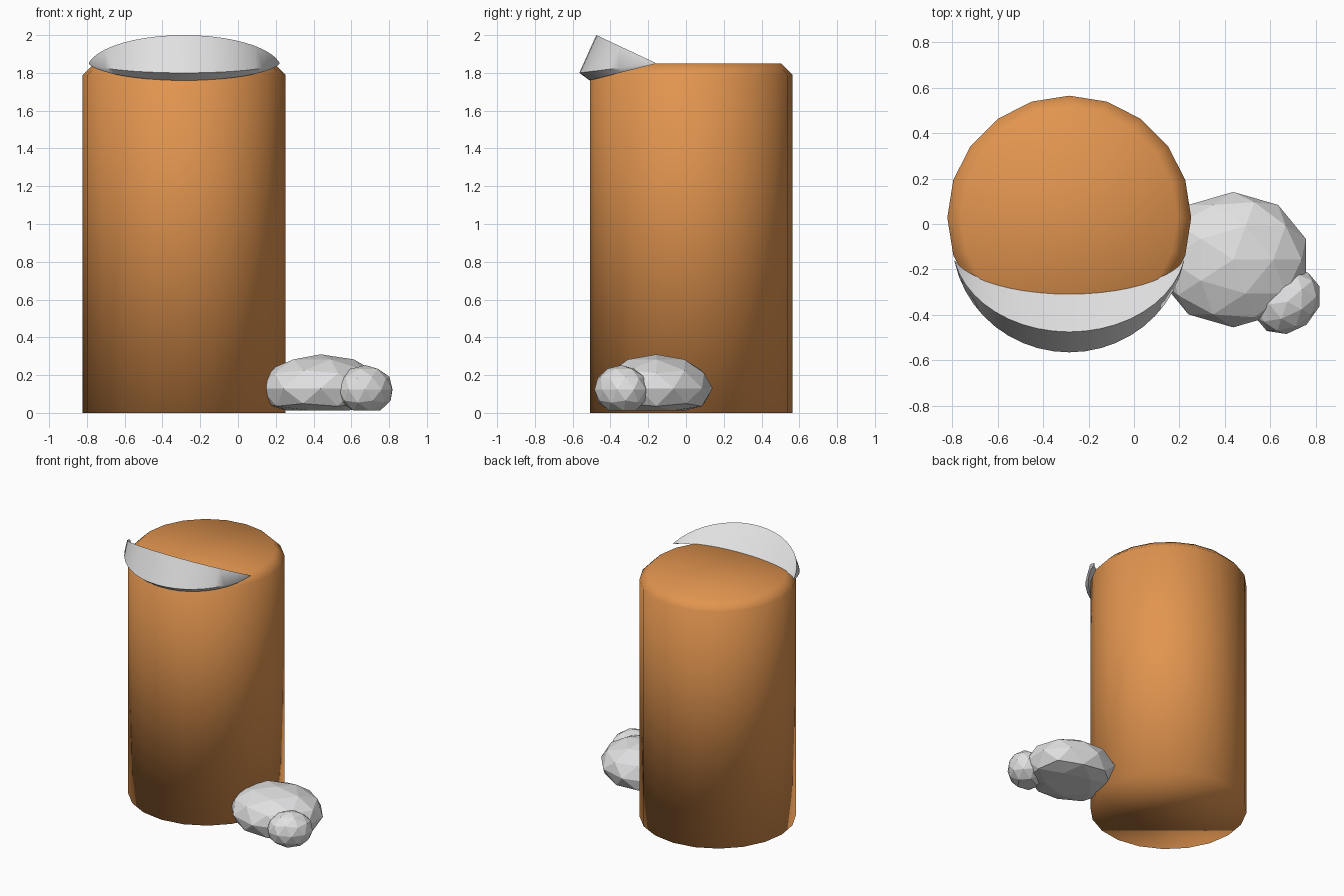
import bpy, bmesh, math
from mathutils import Matrix, Vector

default = bpy.data.objects.get("Cube")
if default:
    bpy.data.objects.remove(default, do_unlink=True)


def make_material(name, rgb):
    mat = bpy.data.materials.new(name)
    mat.use_nodes = True
    mat.diffuse_color = (*rgb, 1)
    mat.node_tree.nodes["Principled BSDF"].inputs["Base Color"].default_value = (*rgb, 1)
    return mat


def finish(bm, name, mat, smooth_angle=None):
    """Turn a bmesh into a named, coloured object."""
    bmesh.ops.recalc_face_normals(bm, faces=bm.faces)
    mesh = bpy.data.meshes.new(name)
    bm.to_mesh(mesh)
    bm.free()
    mesh.materials.append(mat)
    obj = bpy.data.objects.new(name, mesh)
    bpy.context.collection.objects.link(obj)
    if smooth_angle:
        bpy.ops.object.select_all(action="DESELECT")
        obj.select_set(True)
        bpy.context.view_layer.objects.active = obj
        bpy.ops.object.shade_smooth_by_angle(angle=math.radians(smooth_angle))
    return obj


orange = make_material("warm_orange", (0.76, 0.30, 0.078))
grey = make_material("pale_grey", (0.75, 0.75, 0.76))
CX, CY, RADIUS, HEIGHT = -0.285, 0.028, 0.537, 1.85

# Round column with a chamfered top rim
bm = bmesh.new()
bmesh.ops.create_cone(bm, cap_ends=True, segments=20, radius1=RADIUS, radius2=RADIUS,
                      depth=HEIGHT, matrix=Matrix.Translation((CX, CY, HEIGHT / 2)))
# start a corner exactly on the x axis
first = min(bm.verts, key=lambda v: abs(v.co.y - CY))
if abs(first.co.y - CY) > 0.01:
    bmesh.ops.rotate(bm, verts=bm.verts, cent=(CX, CY, 0),
                     matrix=Matrix.Rotation(math.pi / 20, 3, "Z"))
rim = [e for e in bm.edges if all(v.co.z > HEIGHT - 0.01 for v in e.verts)]
bmesh.ops.bevel(bm, geom=rim, offset=0.06, segments=1, affect="EDGES")
finish(bm, "column", orange, 180)

# Crescent lip: a wedge section swept along an arc, shrinking to its tips
TIP_Y, TIP_Z, ARC_R, STEPS = -0.155, 1.85, 0.516, 20
SECTION = [(-0.475, 2.0), (-0.565, 1.80), (-0.51, 1.76), (-0.30, 1.842)]
end = math.radians(78)
bm = bmesh.new()
rings = []
for i in range(STEPS + 1):
    a = end * (2 * i / STEPS - 1)
    grow = 0.03 + 0.97 * (math.cos(a) - math.cos(end)) / (1 - math.cos(end))
    rings.append([bm.verts.new((CX + ARC_R * math.sin(a),
                                TIP_Y + (y - TIP_Y) * grow,
                                TIP_Z + (z - TIP_Z) * grow)) for y, z in SECTION])
count = len(SECTION)
for r, s in zip(rings, rings[1:]):
    for k in range(count):
        m = (k + 1) % count
        bm.faces.new((r[k], r[m], s[m], s[k]))
bm.faces.new(rings[0])
bm.faces.new(rings[-1])
finish(bm, "crescent_lip", grey, 50)


# Faceted stones with flattened undersides
def stone(name, centre, radii, turn=0):
    bm = bmesh.new()
    bmesh.ops.create_icosphere(bm, subdivisions=2, radius=1)
    spin = Matrix.Rotation(math.radians(turn), 3, "Z")
    for v in bm.verts:
        v.co = spin @ Vector([c * r for c, r in zip(v.co, radii)]) + Vector(centre)
        v.co.z = max(v.co.z, 0.012)
    finish(bm, name, grey)


stone("large_stone", (0.437, -0.157, 0.13), (0.336, 0.298, 0.18))
stone("small_stone", (0.675, -0.342, 0.123), (0.16, 0.132, 0.13), 40)
